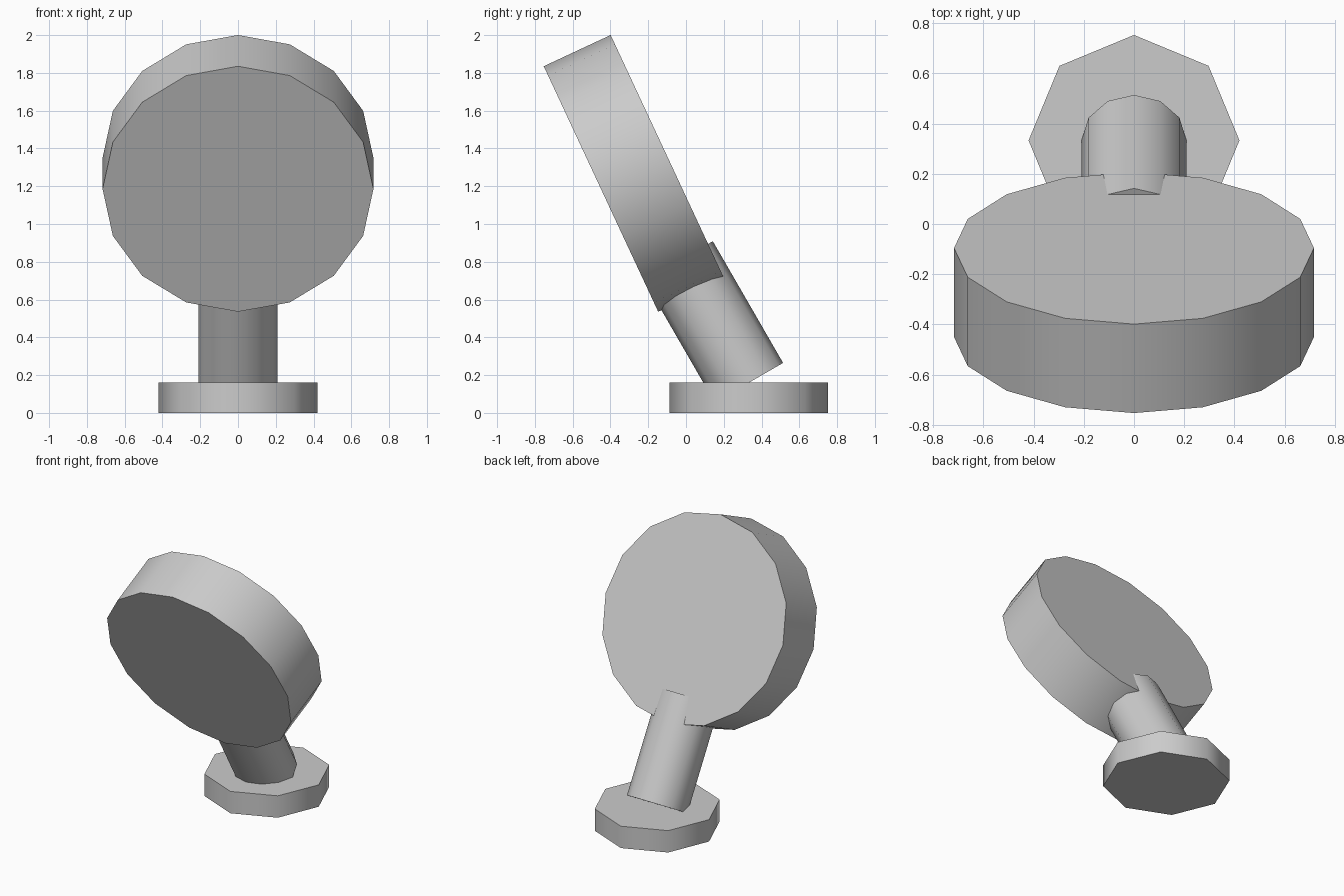
import bpy
import math
from mathutils import Vector, Matrix

cube = bpy.data.objects.get("Cube")
if cube:
    bpy.data.objects.remove(cube, do_unlink=True)

# One plain grey for the whole lamp-like shape
GREY = (0.6, 0.6, 0.6, 1.0)
grey = bpy.data.materials.new("plain grey")
grey.use_nodes = True
grey.diffuse_color = GREY
grey.node_tree.nodes["Principled BSDF"].inputs["Base Color"].default_value = GREY


def cylinder(name, sides, radius, depth, centre, tilt):
    """Smooth-sided prism with flat caps, tilted forward about x (degrees)."""
    bpy.ops.mesh.primitive_cylinder_add(
        vertices=sides, radius=radius, depth=depth, location=centre,
        rotation=(math.radians(tilt), 0, 0))
    obj = bpy.context.object
    obj.name = name
    obj.data.materials.append(grey)
    bpy.ops.object.shade_smooth_by_angle(angle=math.radians(50))
    return obj


# Octagonal foot
foot_top = Vector((0, 0.333, 0.16))
cylinder("base", 8, 0.42, foot_top.z, foot_top - Vector((0, 0, foot_top.z / 2)), 0)

# Stem leaning forward from the top of the foot
lean, stem_length = 30, 0.744
axis = Matrix.Rotation(math.radians(lean), 3, "X") @ Vector((0, 0, 1))
cylinder("stem", 12, 0.209, stem_length, foot_top + axis * stem_length / 2, lean)

# Large round head facing forward and down
cylinder("head", 16, 0.717, 0.391, (0, -0.273, 1.268), -65)
